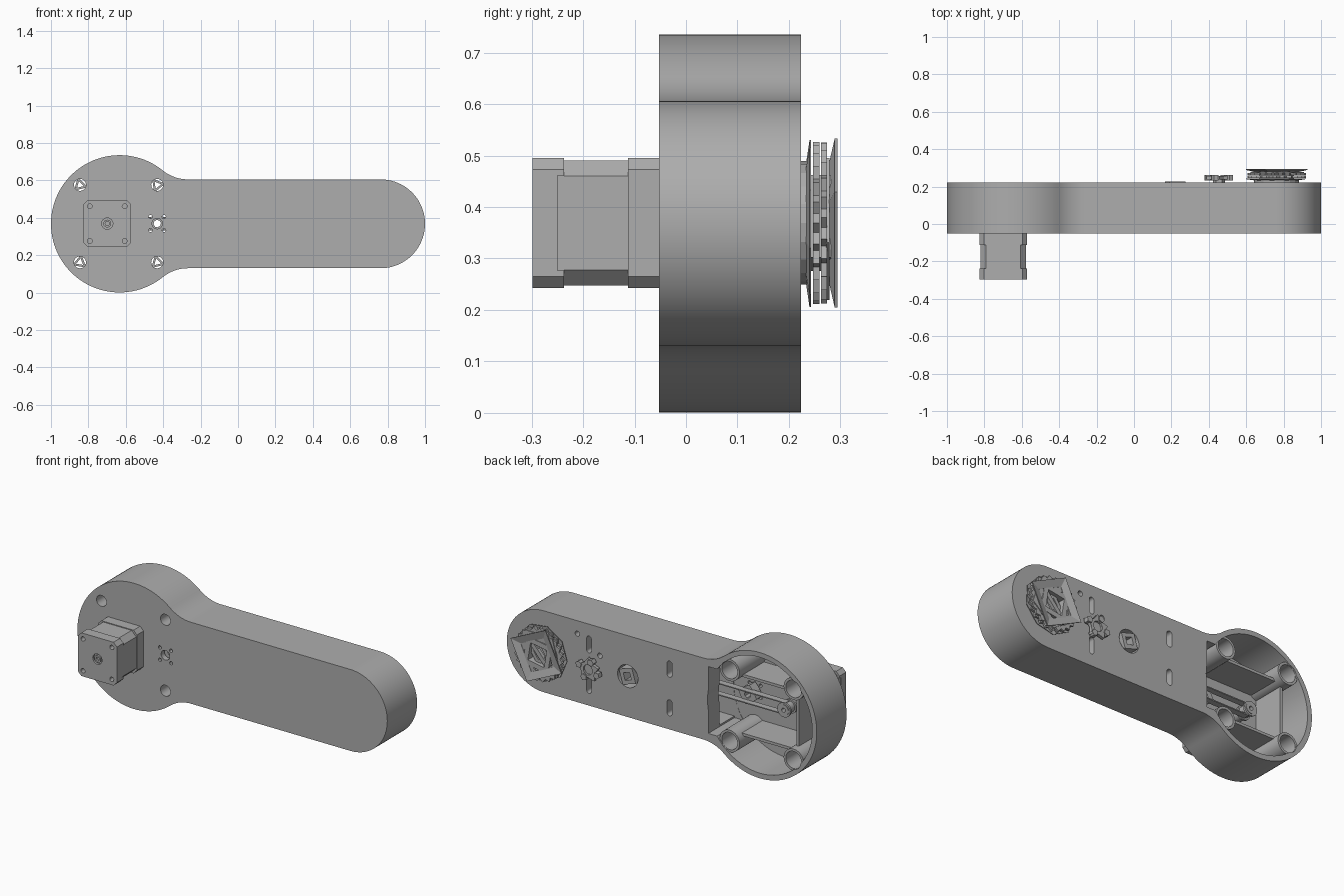
import bpy, bmesh, math
from math import sin, cos, pi

if "Cube" in bpy.data.objects:
    bpy.data.objects.remove(bpy.data.objects["Cube"])

grey = bpy.data.materials.new("mid grey")
grey.diffuse_color = (0.42, 0.42, 0.42, 1)
grey.use_nodes = True
grey.node_tree.nodes["Principled BSDF"].inputs["Base Color"].default_value = grey.diffuse_color
ZC = 0.369                      # height of the long axis
HX, HR = -0.633, 0.367          # head centre and radius
AX, AR = 0.7625, 0.2375         # arm end centre and radius
Y0, Y1, FLOOR = -0.052, 0.223, -0.02


def finish(name, bm):
    bmesh.ops.recalc_face_normals(bm, faces=bm.faces[:])
    me = bpy.data.meshes.new(name)
    bm.to_mesh(me)
    bm.free()
    me.materials.append(grey)
    ob = bpy.data.objects.new(name, me)
    bpy.context.collection.objects.link(ob)
    return ob


def smooth(ob):
    bpy.ops.object.select_all(action='DESELECT')
    ob.select_set(True)
    bpy.context.view_layer.objects.active = ob
    bpy.ops.object.shade_smooth_by_angle(angle=math.radians(30))


def prism(name, pts, y0, y1):
    """Extrude an (x, z) outline along y."""
    bm = bmesh.new()
    a = [bm.verts.new((x, y0, z)) for x, z in pts]
    b = [bm.verts.new((x, y1, z)) for x, z in pts]
    bm.faces.new(a)
    bm.faces.new(b)
    for i in range(len(pts)):
        j = (i + 1) % len(pts)
        bm.faces.new((a[i], a[j], b[j], b[i]))
    return finish(name, bm)


def arc(cx, cz, r, a0, a1, n):
    return [(cx + r * cos(a0 + (a1 - a0) * i / n), cz + r * sin(a0 + (a1 - a0) * i / n))
            for i in range(n + 1)]


def circle(cx, cz, r, n=32, rot=0.0):
    return arc(cx, cz, r, rot, rot + 2 * pi, n)[:-1]


def rect(x0, x1, z0, z1, c=0.0):
    if c == 0:
        return [(x0, z0), (x1, z0), (x1, z1), (x0, z1)]
    return [(x0 + c, z0), (x1 - c, z0), (x1, z0 + c), (x1, z1 - c),
            (x1 - c, z1), (x0 + c, z1), (x0, z1 - c), (x0, z0 + c)]


def slot(cx, cz, h, r):
    return arc(cx, cz + h, r, 0, pi, 8) + arc(cx, cz - h, r, pi, 2 * pi, 8)


def ring(name, cx, cz, ro, ri, y0, y1, n=32, rot=0.0, tooth=0.0, lift=0.0):
    """Tube along y; tooth shortens every second outer point, lift tilts the rim."""
    bm = bmesh.new()
    loops = []
    for r, y, outer in ((ro, y0, 1), (ro, y1, 1), (ri, y1, 0), (ri, y0, 0)):
        loop = []
        for i in range(n):
            a = rot + 2 * pi * i / n
            rr = r - (tooth if outer and i % 2 else 0)
            loop.append(bm.verts.new((cx + rr * cos(a), y + lift * outer, cz + rr * sin(a))))
        loops.append(loop)
    for k in range(4):
        p, q = loops[k], loops[(k + 1) % 4]
        for i in range(n):
            j = (i + 1) % n
            bm.faces.new((p[i], p[j], q[j], q[i]))
    return finish(name, bm)


def cut(ob, pts, y0, y1):
    tool = prism("cutter", pts, y0, y1)
    tool.hide_render = True
    m = ob.modifiers.new("cut", 'BOOLEAN')
    m.operation, m.solver, m.object = 'DIFFERENCE', 'EXACT', tool
    bpy.ops.object.select_all(action='DESELECT')
    bpy.context.view_layer.objects.active = ob
    ob.select_set(True)
    bpy.ops.object.modifier_apply(modifier=m.name)
    bpy.data.objects.remove(tool, do_unlink=True)


# Housing outline: round head, concave neck fillets, straight arm with round end
FR = 0.215
fx = HX + math.sqrt((HR + FR) ** 2 - (AR + FR) ** 2)
ang = math.atan2(AR + FR, fx - HX)
outline = (arc(HX, ZC, HR, ang, 2 * pi - ang, 72)
           + arc(fx, ZC - AR - FR, FR, pi - ang, pi / 2, 12)[1:]
           + arc(AX, ZC, AR, -pi / 2, pi / 2, 40)
           + arc(fx, ZC + AR + FR, FR, -pi / 2, -pi + ang, 12)[:-1])
outline = [(x, z - ZC + HR + 0.001) for x, z in outline]
housing = prism("housing", outline, Y0, Y1)

# Head cavity, its square mouth toward the arm, and the belt tunnel in the arm
cut(housing, circle(HX, ZC, 0.338, 72), FLOOR, 0.3)
cut(housing, rect(-0.6, -0.30, ZC - 0.195, ZC + 0.195), FLOOR + 0.001, 0.3)
cut(housing, arc(AX, ZC, 0.185, -pi / 2, pi / 2, 24)
    + [(-0.4, ZC + 0.185), (-0.4, ZC - 0.185)], FLOOR + 0.002, 0.12)

# Screw bosses and their holes
bosses = [(x, ZC + s * 0.207) for x in (-0.845, -0.432) for s in (-1, 1)]
for x, z in bosses:
    cut(housing, circle(x, z, 0.032, 24), -0.1, 0.1)
    cut(housing, circle(x, z, 0.051, 24), 0.03, 0.3)
    smooth(ring("screw_boss", x, z, 0.064, 0.05, FLOOR - 0.01, 0.215))
    smooth(ring("boss_seat", x, z, 0.055, 0.032, FLOOR - 0.01, 0.03, 24))
    ring("screw_nut", x, z, 0.044, 0.022, 0.035, 0.07, 3, x + z)

# Idler holes in the front face
cut(housing, circle(-0.432, ZC, 0.028, 24), -0.1, 0.05)
for sx in (-1, 1):
    for sz in (-1, 1):
        cut(housing, circle(-0.432 + sx * 0.036, ZC + sz * 0.036, 0.01, 12), -0.1, 0.05)

# Slots and holes in the rear face of the arm
for s in (-1, 1):
    cut(housing, slot(-0.05, ZC + s * 0.113, 0.03, 0.017), 0.08, 0.3)
    cut(housing, slot(0.47, ZC + s * 0.118, 0.035, 0.015), 0.08, 0.3)
for x, z, r in ((0.22, ZC, 0.066), (0.40, 0.44, 0.015), (0.545, 0.53, 0.015), (AX, ZC, 0.1)):
    cut(housing, circle(x, z, r, 32), 0.08, 0.3)
smooth(housing)

# Ribs between the bosses
for s in (-1, 1):
    z = ZC + s * 0.172
    prism("long_rib", rect(-0.80, -0.48, z - 0.008, z + 0.008), FLOOR - 0.01, 0.17)
prism("cross_rib", rect(-0.848, -0.832, ZC - 0.15, ZC + 0.15), FLOOR - 0.01, 0.17)

# Motor: two chamfered caps around a slimmer core
MX, MZ = -0.699, 0.369


def square(h, c):
    return rect(MX - h, MX + h, MZ - h, MZ + h, c)


cap = prism("motor_front_cap", square(0.126, 0.022), -0.298, -0.237)
for sx in (-1, 1):
    for sz in (-1, 1):
        cut(cap, circle(MX + sx * 0.093, MZ + sz * 0.093, 0.013, 16), -0.32, -0.265)
cut(cap, circle(MX, MZ, 0.03, 24), -0.32, -0.285)
# shallow notches where the core shows through the cap sides
for s in (-1, 1):
    cut(cap, rect(*sorted((MX + s * 0.122, MX + s * 0.14)), MZ - 0.092, MZ + 0.092), -0.25, -0.2)
prism("motor_core", square(0.1215, 0.03), -0.24, -0.11)
prism("motor_rear_cap", square(0.126, 0.022), -0.113, Y0 + 0.001)
smooth(ring("motor_shaft_end", MX, MZ, 0.021, 0.011, -0.297, -0.28, 24))

# Belt drive inside
smooth(ring("drive_pulley", MX, MZ, 0.032, 0.012, FLOOR - 0.01, 0.10, 24))
for y in (0.03, 0.085):
    smooth(ring("pulley_flange", MX, MZ, 0.042, 0.012, y, y + 0.012, 24))
ring("idler_wheel", -0.432, ZC, 0.06, 0.02, FLOOR + 0.015, 0.05, 8, 0.2, 0.012)
for s in (-1, 1):
    z = ZC + s * 0.033
    prism("belt_run", rect(MX, AX, z - 0.003, z + 0.003), 0.045, 0.082)

# Bearing plate in the arm opening
ring("bearing_plate", 0.22, ZC, 0.062, 0.03, 0.16, 0.227, 4, 0.5)

# Tensioner: small toothed wheel with prongs
ring("tensioner_wheel", 0.455, 0.355, 0.07, 0.03, 0.238, 0.256, 10, 0.3, 0.025)
for a in (0.4, 1.9, 3.5, 5.1):
    x, z = 0.455 + 0.062 * cos(a), 0.355 + 0.05 * sin(a)
    prism("tensioner_prong", circle(x, z, 0.02, 5, a), 0.232, 0.262)
prism("tensioner_post", circle(0.455, 0.355, 0.032, 6), 0.2, 0.245)

# Output wheel: base ring, spiky tooth rows and twisted square frames
ring("output_base_ring", AX, ZC, 0.12, 0.095, Y1 - 0.01, 0.237, 20)
ring("output_rear_flange", AX, ZC, 0.165, 0.09, 0.229, 0.232, 9, 0.4, 0, 0.011)
for k, y in enumerate((0.247, 0.262)):
    ring("tooth_row", AX, ZC, 0.157, 0.125, y, y + 0.012, 48, k * 0.065, 0.017)
ring("output_outer_frame", AX, ZC, 0.175, 0.115, 0.276, 0.281, 4, 0.35, 0, 0.013)
ring("output_middle_frame", AX, ZC, 0.15, 0.1, 0.272, 0.279, 5, 1.0)
ring("output_inner_frame", AX, ZC, 0.115, 0.075, 0.21, 0.282, 4, 0.95)
ring("output_hub", AX, ZC, 0.07, 0.04, 0.18, 0.26, 4, 0.2)
prism("output_hub_bar", [(AX - 0.07, ZC - 0.06), (AX - 0.05, ZC - 0.075),
                         (AX + 0.07, ZC + 0.06), (AX + 0.05, ZC + 0.075)], 0.25, 0.27)
